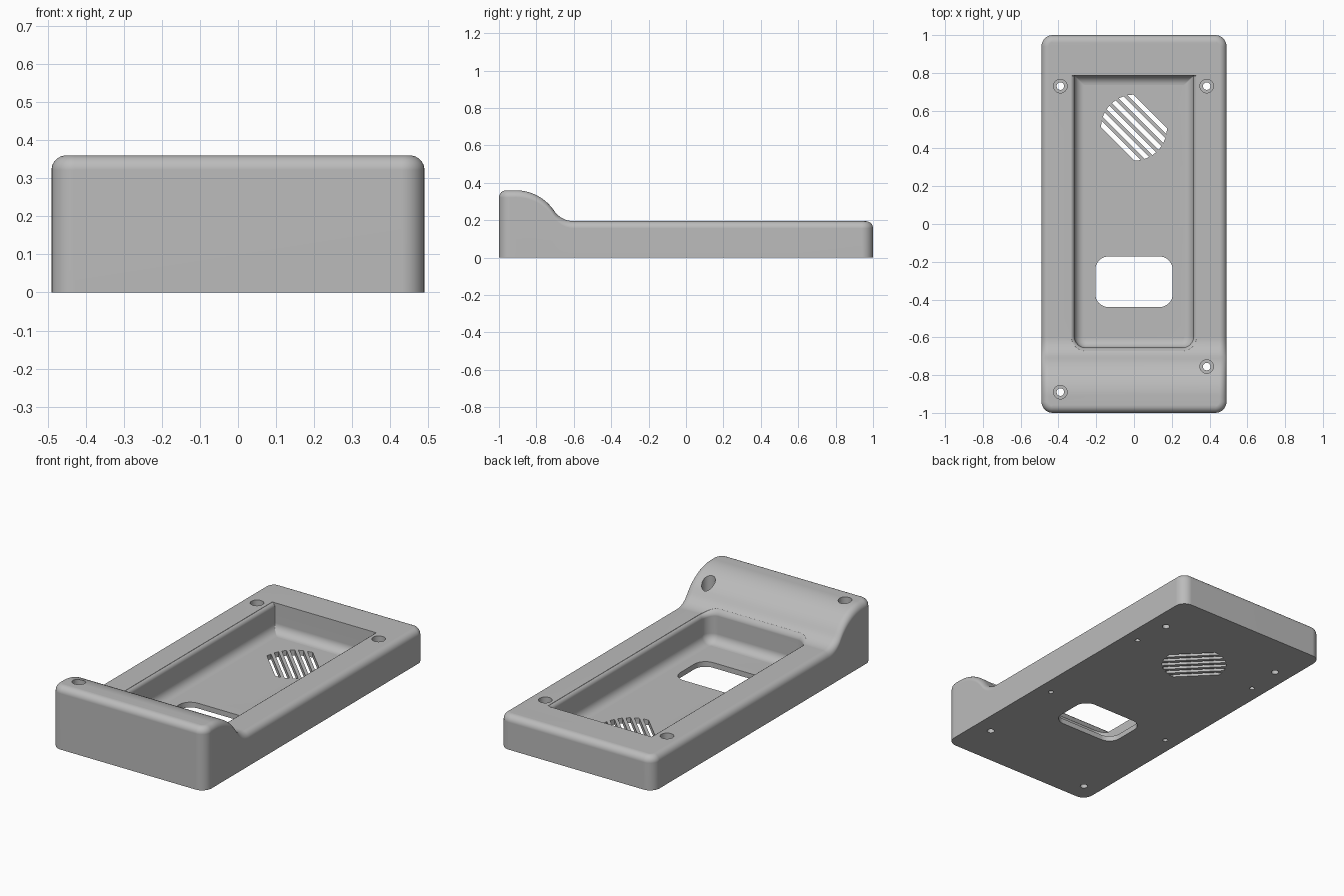
import bpy, bmesh, math
from math import sin, cos, pi, radians

if "Cube" in bpy.data.objects:
    bpy.data.objects.remove(bpy.data.objects["Cube"])

HIGH, LOW = 0.36, 0.195
Y_HIGH, Y_LOW, FLOOR = -0.91, -0.60, 0.03

# S-shaped top profile: a convex arc flowing into a concave one
run, drop = Y_LOW - Y_HIGH, HIGH - LOW
sweep = 2 * math.atan(drop / run)
r_total = run / sin(sweep)
r_convex = r_total * 0.66
r_concave = r_total - r_convex


def top_height(y):
    if y <= Y_HIGH:
        return HIGH
    if y >= Y_LOW:
        return LOW
    if y - Y_HIGH < r_convex * sin(sweep):
        return HIGH - r_convex + math.sqrt(r_convex ** 2 - (y - Y_HIGH) ** 2)
    return LOW + r_concave - math.sqrt(r_concave ** 2 - (Y_LOW - y) ** 2)


SIDE_YS = [Y_HIGH + run * i / 28 for i in range(29)] + [-0.3, 0.0, 0.3, 0.6]


def outline(hx, y0, y1, r_front, r_back, lo, hi, steps=8):
    """Rounded rectangle: right half front to back, then mirrored."""
    half = []
    for i in range(steps + 1):
        a = -pi / 2 + pi / 2 * i / steps
        half.append((hx - r_front + r_front * cos(a), y0 + r_front + r_front * sin(a)))
    half += [(hx, y) for y in SIDE_YS if lo < y < hi]
    for i in range(steps + 1):
        a = pi / 2 * i / steps
        half.append((hx - r_back + r_back * cos(a), y1 - r_back + r_back * sin(a)))
    return half + [(-x, y) for x, y in reversed(half)]


def make_object(name, bm):
    bmesh.ops.recalc_face_normals(bm, faces=bm.faces)
    mesh = bpy.data.meshes.new(name)
    bm.to_mesh(mesh)
    bm.free()
    obj = bpy.data.objects.new(name, mesh)
    bpy.context.collection.objects.link(obj)
    return obj


def loft(name, rings):
    """Skin rings of 3D points and close both ends with cross strips."""
    bm = bmesh.new()
    loops = [[bm.verts.new(p) for p in ring] for ring in rings]
    n = len(loops[0])
    for a, b in zip(loops, loops[1:]):
        for i in range(n):
            j = (i + 1) % n
            bm.faces.new((a[i], a[j], b[j], b[i]))
    for cap in (loops[0], loops[-1]):
        for i in range(n // 2 - 1):
            bm.faces.new((cap[i], cap[i + 1], cap[n - 2 - i], cap[n - 1 - i]))
    return make_object(name, bm)


def prisms(name, shapes, z0, z1):
    """Several separate upright prisms in one mesh."""
    bm = bmesh.new()
    for shape in shapes:
        low = [bm.verts.new((x, y, z0)) for x, y in shape]
        high = [bm.verts.new((x, y, z1)) for x, y in shape]
        bm.faces.new(low)
        bm.faces.new(high)
        for i in range(len(shape)):
            j = (i + 1) % len(shape)
            bm.faces.new((low[i], low[j], high[j], high[i]))
    return make_object(name, bm)


def circle(cx, cy, r, n=32):
    return [(cx + r * cos(2 * pi * i / n), cy + r * sin(2 * pi * i / n)) for i in range(n)]


# Housing with rounded upper rim
def body_ring(d, z_of):
    return [(x, y, z_of(y)) for x, y in
            outline(0.49 - d, -1 + d, 1 - d, 0.06 - d, 0.06 - d, -0.935, 0.935)]


RIM = 0.038
rings = [body_ring(0, lambda y: 0)]
for k in range(9):
    t = pi / 2 * k / 8
    rings.append(body_ring(RIM * (1 - cos(t)), lambda y: top_height(y) - RIM + RIM * sin(t)))
housing = loft("housing", rings)


# Pocket cutter: filleted floor, straight walls, softened lip
def pocket_ring(d, z_of):
    back = 0.785 - max(d, 0)
    return [(x, y, z_of(y)) for x, y in
            outline(0.315 - d, -0.655 + d, back, max(0.06 - d, 0.008), 0.004, -0.59, 0.72)]


FILLET, LIP = 0.05, 0.025
rings = []
for k in range(9):
    t = pi / 2 * k / 8
    rings.append(pocket_ring(FILLET * (1 - sin(t)), lambda y: FLOOR + FILLET * (1 - cos(t))))
for k in range(7):
    s = radians(70) * k / 6
    rings.append(pocket_ring(-LIP * (1 - cos(s)), lambda y: top_height(y) - LIP + LIP * sin(s)))
rings.append(pocket_ring(-0.021, lambda y: top_height(y) + 0.01))
rings.append(pocket_ring(-0.021, lambda y: 0.6))
pocket = loft("pocket_cutter", rings)

# Rounded window through the floor
window = prisms("window_cutter",
                [outline(0.205, -0.44, -0.172, 0.07, 0.07, 1, 0)], -0.1, 0.15)

# Diagonal grille slots clipped to a circle
R, PITCH, WIDTH, COUNT = 0.175, 0.0435, 0.025, 6
slots = []
for k in range(COUNT):
    mid = (k - (COUNT - 1) / 2) * PITCH
    shape = []
    for p, side in ((mid - WIDTH / 2, -1), (mid - WIDTH / 2, 1),
                    (mid + WIDTH / 2, 1), (mid + WIDTH / 2, -1)):
        q = side * math.sqrt(R * R - p * p)
        shape.append(((p + q) / math.sqrt(2), 0.51 + (p - q) / math.sqrt(2)))
    slots.append(shape)
grille = prisms("grille_cutter", slots, -0.1, 0.1)

# Counterbored screw holes and blind pilot holes underneath
screws = [(-0.39, 0.73), (0.385, 0.73), (-0.39, -0.89), (0.385, -0.755)]
bores = prisms("bore_cutter", [circle(x, y, 0.036) for x, y in screws], 0.1, 0.6)
shafts = prisms("shaft_cutter", [circle(x, y, 0.02) for x, y in screws], -0.1, 0.3)
pilots = prisms("pilot_cutter", [circle(sx * 0.407, y, 0.014, 20)
                                 for sx in (-1, 1) for y in (0.515, -0.22)], -0.1, 0.1)

# Cut everything out of the housing
bpy.context.view_layer.objects.active = housing
housing.select_set(True)
for cutter in (pocket, window, grille, bores, shafts, pilots):
    cutter.hide_render = True
    mod = housing.modifiers.new(cutter.name, 'BOOLEAN')
    mod.operation = 'DIFFERENCE'
    mod.solver = 'EXACT'
    mod.object = cutter
    bpy.ops.object.modifier_apply(modifier=mod.name)
    bpy.data.objects.remove(cutter)

# Plain grey finish and smooth shading
grey = bpy.data.materials.new("grey_plastic")
grey.use_nodes = True
colour = (0.5, 0.5, 0.5, 1)
grey.diffuse_color = colour
grey.node_tree.nodes["Principled BSDF"].inputs["Base Color"].default_value = colour
housing.data.materials.clear()
housing.data.materials.append(grey)
bpy.ops.object.shade_smooth_by_angle(angle=radians(30))
weighted = housing.modifiers.new("weighted_normals", 'WEIGHTED_NORMAL')
weighted.keep_sharp = True
